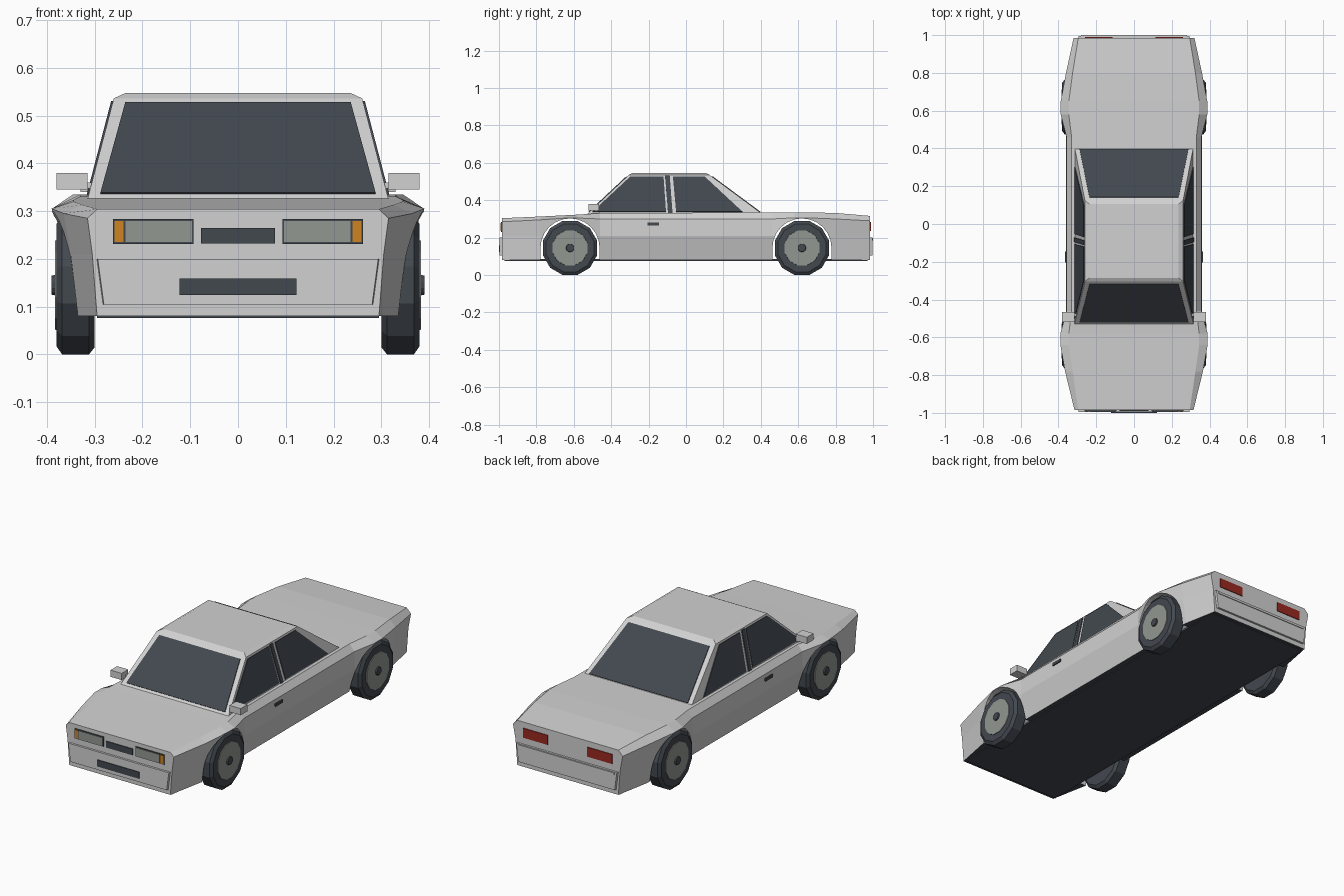
import bpy
import bmesh
import math
from mathutils import Vector

cube = bpy.data.objects.get("Cube")
if cube:
    bpy.data.objects.remove(cube, do_unlink=True)


def material(name, rgb):
    m = bpy.data.materials.new(name)
    m.use_nodes = True
    color = (*rgb, 1)
    m.diffuse_color = color
    m.node_tree.nodes["Principled BSDF"].inputs["Base Color"].default_value = color
    return m


PAINT = material("light grey paint", (0.64, 0.64, 0.64))
DARK = material("dark glass and rubber", (0.055, 0.065, 0.078))
SILVER = material("grey metal and lamp glass", (0.29, 0.31, 0.285))
ORANGE = material("orange indicator", (0.62, 0.23, 0.015))
RED = material("red lamp", (0.32, 0.022, 0.014))


def finish(name, bm, mat):
    bmesh.ops.recalc_face_normals(bm, faces=bm.faces)
    mesh = bpy.data.meshes.new(name)
    bm.to_mesh(mesh)
    bm.free()
    mesh.materials.append(mat)
    obj = bpy.data.objects.new(name, mesh)
    bpy.context.scene.collection.objects.link(obj)
    return obj


def loft(name, rings, mat):
    """Skin a row of closed rings and cap both ends."""
    bm = bmesh.new()
    rows = [[bm.verts.new(p) for p in ring] for ring in rings]
    n = len(rows[0])
    for a, b in zip(rows, rows[1:]):
        for i in range(n):
            j = (i + 1) % n
            bm.faces.new((a[i], a[j], b[j], b[i]))
    bm.faces.new(rows[0])
    bm.faces.new(rows[-1])
    return finish(name, bm, mat)


def plate(name, pts, out, mat, depth=0.004):
    """Thin panel standing proud of a surface towards 'out'."""
    shift = Vector(out).normalized() * depth
    low = [Vector(p) - shift * 0.4 for p in pts]
    return loft(name, [low, [p + shift * 1.4 for p in low]], mat)


def box(name, x, y, z, mat):
    rings = [[(x[0], yy, zz) for yy, zz in
              ((y[0], z[0]), (y[1], z[0]), (y[1], z[1]), (y[0], z[1]))],
             [(x[1], yy, zz) for yy, zz in
              ((y[0], z[0]), (y[1], z[0]), (y[1], z[1]), (y[0], z[1]))]]
    return loft(name, rings, mat)


# Body shell: y, sill, waist, shoulder (x, z), deck edge (x, z)
stations = [
    (-0.985, 0.295, 0.305, 0.315, 0.285, 0.295, 0.304),
    (-0.78, 0.335, 0.35, 0.365, 0.295, 0.325, 0.313),
    (-0.64, 0.345, 0.37, 0.39, 0.305, 0.345, 0.32),
    (-0.58, 0.345, 0.37, 0.39, 0.305, 0.345, 0.323),
    (-0.46, 0.325, 0.36, 0.357, 0.30, 0.33, 0.331),
    (0.46, 0.325, 0.36, 0.357, 0.30, 0.33, 0.335),
    (0.58, 0.345, 0.37, 0.388, 0.306, 0.345, 0.335),
    (0.65, 0.345, 0.37, 0.388, 0.306, 0.345, 0.335),
    (0.80, 0.33, 0.35, 0.36, 0.30, 0.325, 0.332),
    (0.985, 0.295, 0.305, 0.32, 0.29, 0.295, 0.316),
]
rings = []
for y, sill, waist, sx, sz, tx, tz in stations:
    half = [(sill, 0.08), (waist, 0.21), (sx, sz), (tx, tz)]
    ring = half + [(-x, z) for x, z in reversed(half)]
    rings.append([(x, y, z) for x, z in ring])
body = loft("body", rings, PAINT)
body.data.materials.append(DARK)

# Wheel arches cut through the shell
WHEEL_Y, WHEEL_Z, ARCH = 0.62, 0.145, 0.158
cutters = []
for wy in (-WHEEL_Y, WHEEL_Y):
    arc = [(wy + ARCH * math.cos(math.pi * i / 12),
            WHEEL_Z + ARCH * math.sin(math.pi * i / 12)) for i in range(13)]
    outline = [(wy + ARCH, 0.0)] + arc + [(wy - ARCH, 0.0)]
    cutter = loft("arch_cutter", [[(x, y, z) for y, z in outline]
                                  for x in (-0.5, 0.5)], PAINT)
    cutter.hide_render = True
    mod = body.modifiers.new("arch", "BOOLEAN")
    mod.operation = "DIFFERENCE"
    mod.solver = "EXACT"
    mod.object = cutter
    cutters.append(cutter)
bpy.context.view_layer.update()
cut_mesh = bpy.data.meshes.new_from_object(
    body.evaluated_get(bpy.context.evaluated_depsgraph_get()))
body.modifiers.clear()
body.data = cut_mesh
for cutter in cutters:
    bpy.data.objects.remove(cutter, do_unlink=True)
for f in body.data.polygons:
    f.material_index = int(f.normal.z < -0.9 and f.center.z < 0.09)

# Dark floor pan
box("floor_pan", (-0.295, 0.295), (-0.97, 0.97), (0.076, 0.086), DARK)

# Cabin with a thin chamfered roof
BASE_X, TOP_X, BASE_Z, TOP_Z = 0.315, 0.26, 0.325, 0.536


def rect(hx, y0, y1, z):
    return [(-hx, y0, z), (hx, y0, z), (hx, y1, z), (-hx, y1, z)]


loft("cabin", [rect(BASE_X, -0.53, 0.41, BASE_Z),
               rect(TOP_X, -0.305, 0.125, TOP_Z),
               rect(TOP_X - 0.024, -0.285, 0.105, 0.547)], PAINT)


def slope(z, low, high):
    return low + (high - low) * (z - BASE_Z) / (TOP_Z - BASE_Z)


# Windscreen and rear window
for name, low, high, sign in (("windscreen", -0.53, -0.305, -1),
                              ("rear_window", 0.41, 0.125, 1)):
    pts = [(x, slope(z, low, high), z) for x, z in
           ((-0.288, 0.336), (0.288, 0.336), (0.236, 0.525), (-0.236, 0.525))]
    plate(name, pts, (0, sign * (TOP_Z - BASE_Z), abs(high - low)), DARK)

# Side glass, as y and z outlines
side_glass = {
    "front_side_window": [(-0.50, 0.338), (-0.298, 0.526), (-0.12, 0.526), (-0.107, 0.338)],
    "door_pillar_strip": [(-0.096, 0.332), (-0.112, 0.53), (-0.087, 0.53), (-0.072, 0.332)],
    "rear_side_window": [(-0.053, 0.338), (-0.07, 0.526), (0.1, 0.526), (0.302, 0.338)],
}


def wheel(name, s, wy):
    """Twelve-sided tyre, rim and hub."""
    def ring(x, r):
        r /= math.cos(math.pi / 12)
        return [(s * x, wy + r * math.cos(math.pi * (2 * i + 1) / 12),
                 WHEEL_Z + r * math.sin(math.pi * (2 * i + 1) / 12))
                for i in range(12)]
    profiles = (("tyre", DARK, ((0.30, 0.13), (0.312, 0.145), (0.368, 0.145), (0.38, 0.128))),
                ("rim", SILVER, ((0.375, 0.095), (0.383, 0.093))),
                ("hub", DARK, ((0.38, 0.022), (0.39, 0.02))))
    for part, mat, prof in profiles:
        loft(name + "_" + part, [ring(x, r) for x, r in prof], mat)


# Everything that repeats on both sides
for side, s in (("left", 1), ("right", -1)):
    for name, outline in side_glass.items():
        pts = [(s * slope(z, BASE_X, TOP_X), y, z) for y, z in outline]
        plate(side + "_" + name, pts, (s * 0.97, 0, 0.25), DARK)
    wheel(side + "_front", s, -WHEEL_Y)
    wheel(side + "_rear", s, WHEEL_Y)
    box(side + "_mirror", (s * 0.315, s * 0.38), (-0.52, -0.465), (0.345, 0.38), PAINT)
    box(side + "_mirror_arm", (s * 0.29, s * 0.33), (-0.49, -0.47), (0.34, 0.36), PAINT)
    box(side + "_door_handle", (s * 0.35, s * 0.364), (-0.205, -0.145), (0.265, 0.28), DARK)
    # Lamps
    box(side + "_headlamp_frame", (s * 0.093, s * 0.262), (-0.989, -0.98), (0.231, 0.283), DARK)
    box(side + "_headlamp", (s * 0.096, s * 0.236), (-0.992, -0.984), (0.235, 0.279), SILVER)
    box(side + "_indicator", (s * 0.24, s * 0.259), (-0.992, -0.984), (0.235, 0.279), ORANGE)
    box(side + "_tail_lamp", (s * 0.115, s * 0.26), (0.98, 0.989), (0.235, 0.285), RED)

# Bumpers, grille and lower intake
for name, s in (("front_bumper", -1), ("rear_bumper", 1)):
    loft(name, [[(x * w, s * y, z) for x, z in
                 ((-0.285, 0.105), (0.285, 0.105), (0.298, 0.2), (-0.298, 0.2))]
                for y, w in ((0.97, 1), (0.996, 0.985))], PAINT)
box("grille", (-0.077, 0.077), (-0.99, -0.98), (0.232, 0.265), DARK)
box("lower_intake", (-0.122, 0.122), (-1.0, -0.992), (0.124, 0.159), DARK)
box("rear_bumper_strip", (-0.28, 0.28), (0.99, 1.0), (0.185, 0.197), PAINT)
